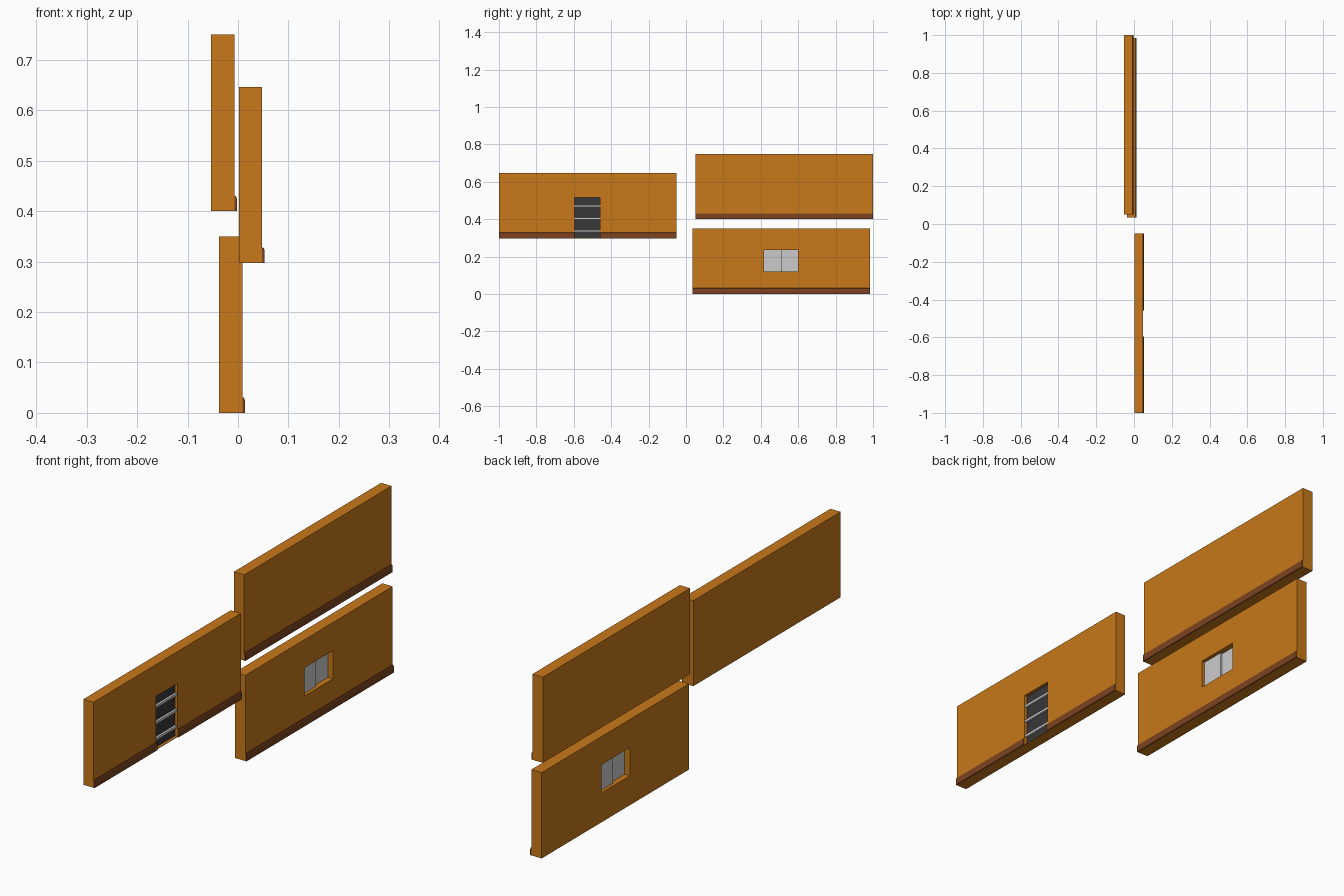
import bpy, bmesh

if "Cube" in bpy.data.objects:
    bpy.data.objects.remove(bpy.data.objects["Cube"])


def material(name, rgb):
    m = bpy.data.materials.new(name)
    m.diffuse_color = (*rgb, 1)
    m.use_nodes = True
    m.node_tree.nodes["Principled BSDF"].inputs["Base Color"].default_value = m.diffuse_color
    return m


ORANGE = material("orange_wall", (0.58, 0.19, 0.01))
BROWN = material("brown_trim", (0.2, 0.055, 0.014))
DARK = material("dark_door", (0.04, 0.04, 0.04))


def extrude_y(name, profile, y0, y1, mat=None):
    """Extrude an (x, z) outline along y."""
    bm = bmesh.new()
    face = bm.faces.new([bm.verts.new((x, y0, z)) for x, z in profile])
    res = bmesh.ops.extrude_face_region(bm, geom=[face])
    verts = [v for v in res["geom"] if isinstance(v, bmesh.types.BMVert)]
    bmesh.ops.translate(bm, verts=verts, vec=(0, y1 - y0, 0))
    bmesh.ops.recalc_face_normals(bm, faces=bm.faces)
    mesh = bpy.data.meshes.new(name)
    bm.to_mesh(mesh)
    bm.free()
    ob = bpy.data.objects.new(name, mesh)
    bpy.context.collection.objects.link(ob)
    if mat:
        mesh.materials.append(mat)
    return ob


def box(name, x, y, z, mat=None):
    return extrude_y(name, [(x[0], z[0]), (x[1], z[0]), (x[1], z[1]), (x[0], z[1])],
                     y[0], y[1], mat)


def baseboard(name, x, z, y0, y1):
    # thin skirting with a chamfered top edge
    extrude_y(name, [(x, z), (x + .005, z), (x + .005, z + .024),
                     (x + .003, z + .03), (x, z + .031)], y0, y1, BROWN)


def cut(wall, name, x, y, z):
    cutter = box(name, x, y, z, ORANGE)
    cutter.hide_render = True
    cutter.hide_viewport = True
    cutter.display_type = 'WIRE'
    mod = wall.modifiers.new("opening", 'BOOLEAN')
    mod.operation = 'DIFFERENCE'
    mod.solver = 'EXACT'
    mod.object = cutter


# plain wall
box("plain_wall", (-.054, -.007), (.05, 1), (.4, .75), ORANGE)
baseboard("plain_baseboard", -.007, .4, .05, 1)

# window wall
window_wall = box("window_wall", (-.038, .009), (.035, .985), (0, .35), ORANGE)
cut(window_wall, "window_cutter", (-.1, .1), (.416, .6), (.12, .235))
baseboard("window_baseboard", .009, 0, .035, .985)
# two sliding panes
box("left_pane", (-.014, -.005), (.416, .51), (.12, .235))
box("right_pane", (-.024, -.014), (.506, .6), (.12, .235))

# door wall with a shallow recess
door_wall = box("door_wall", (.002, .048), (-1, -.05), (.297, .646), ORANGE)
cut(door_wall, "door_cutter", (.03, .1), (-.596, -.459), (.299, .516))
baseboard("door_baseboard_left", .048, .297, -1, -.596)
baseboard("door_baseboard_right", .048, .297, -.459, -.05)
# door leaf and cross rails
box("door_leaf", (.028, .036), (-.596, -.459), (.299, .516), DARK)
for i in range(3):
    z = .338 + i * .066
    box(f"door_rail_{i + 1}", (.036, .045), (-.596, -.459), (z - .005, z + .005))
